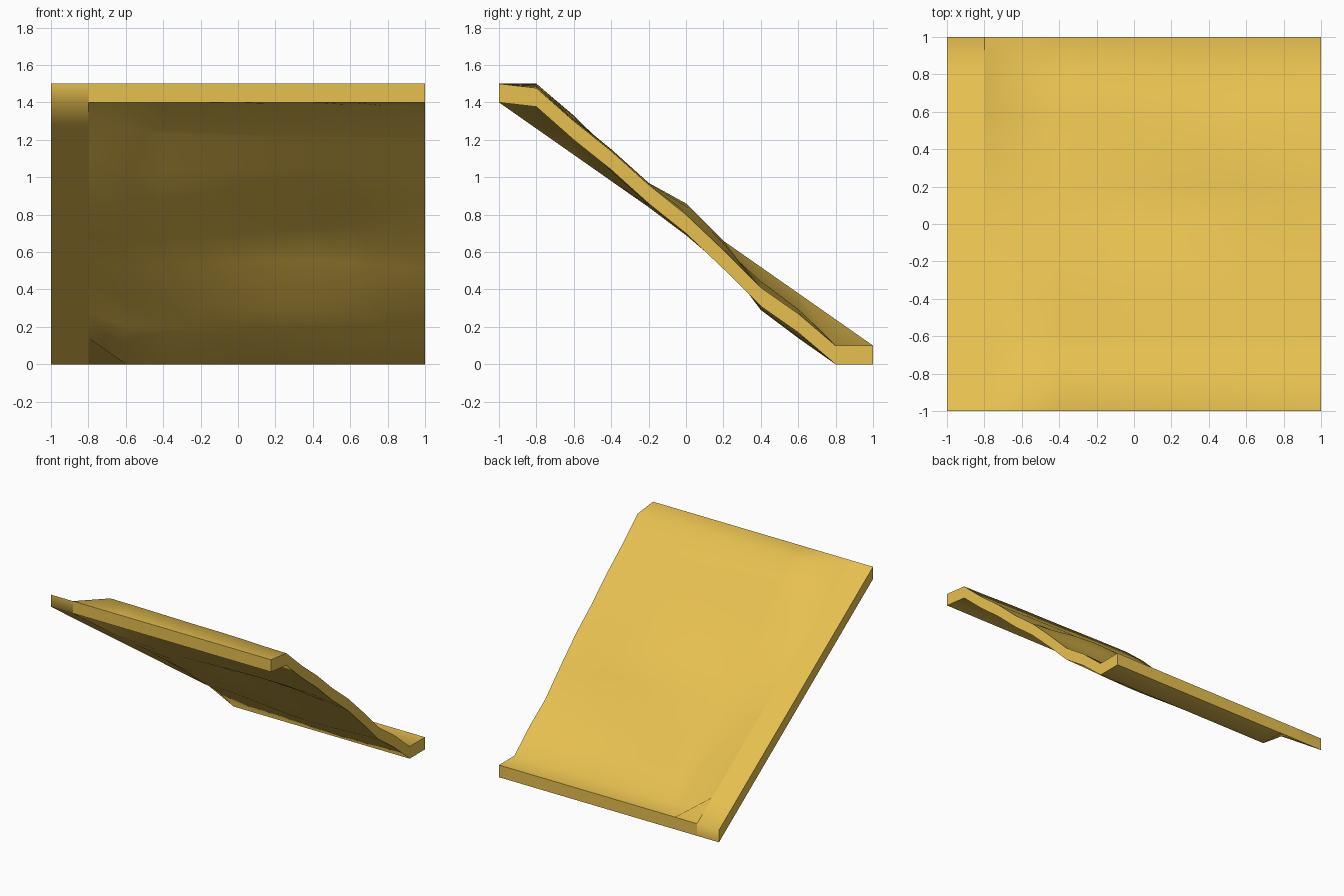
import bpy, bmesh

if "Cube" in bpy.data.objects:
    bpy.data.objects.remove(bpy.data.objects["Cube"])

N, STEP, THICK = 10, 0.2, 0.1

# Top-surface heights from front to back at three stations across the slope
LEFT = [1.5, 1.5, 1.33, 1.13, 0.95, 0.79, 0.62, 0.45, 0.30, 0.10, 0.10]
MID = [1.5, 1.49, 1.31, 1.15, 0.97, 0.86, 0.66, 0.39, 0.24, 0.10, 0.10]
RIGHT = [1.5, 1.477, 1.30, 1.14, 0.96, 0.80, 0.61, 0.41, 0.27, 0.10, 0.10]


def blend(a, b, t):
    t = t * t * (3 - 2 * t)
    return a + (b - a) * t


def height(i, j):
    if i < 2:                       # straight ramp strip along the left side
        return 1.5 - 0.14 * j
    x = -1 + i * STEP
    if x < 0.4:
        return blend(LEFT[j], MID[j], x + 0.6)
    return blend(MID[j], RIGHT[j], (x - 0.4) / 0.6)


bm = bmesh.new()


def sheet(drop):
    return [[bm.verts.new((-1 + i * STEP, -1 + j * STEP, height(i, j) - drop))
             for j in range(N + 1)] for i in range(N + 1)]


# Upper and lower surfaces
top, bottom = sheet(0), sheet(THICK)
for i in range(N):
    for j in range(N):
        for g in (top, bottom):
            bm.faces.new((g[i][j], g[i + 1][j], g[i + 1][j + 1], g[i][j + 1]))

# Rim walls
ring = ([(i, 0) for i in range(N)] + [(N, j) for j in range(N)]
        + [(i, N) for i in range(N, 0, -1)] + [(0, j) for j in range(N, 0, -1)])
for (a, b), (c, d) in zip(ring, ring[1:] + ring[:1]):
    bm.faces.new((bottom[a][b], bottom[c][d], top[c][d], top[a][b]))
bmesh.ops.recalc_face_normals(bm, faces=bm.faces)

# Smooth surfaces with sharp rim and strip border
for f in bm.faces:
    f.smooth = True
for e in bm.edges:
    on_strip = all(abs(v.co.x + 0.8) < 1e-4 for v in e.verts)
    if on_strip or e.calc_face_angle() > 1.0:
        e.smooth = False

mesh = bpy.data.meshes.new("slope_slab")
bm.to_mesh(mesh)
bm.free()
slab = bpy.data.objects.new("slope_slab", mesh)
bpy.context.collection.objects.link(slab)

mat = bpy.data.materials.new("sand_yellow")
mat.diffuse_color = (0.80, 0.53, 0.08, 1)
mat.use_nodes = True
mat.node_tree.nodes["Principled BSDF"].inputs["Base Color"].default_value = mat.diffuse_color
mesh.materials.append(mat)
